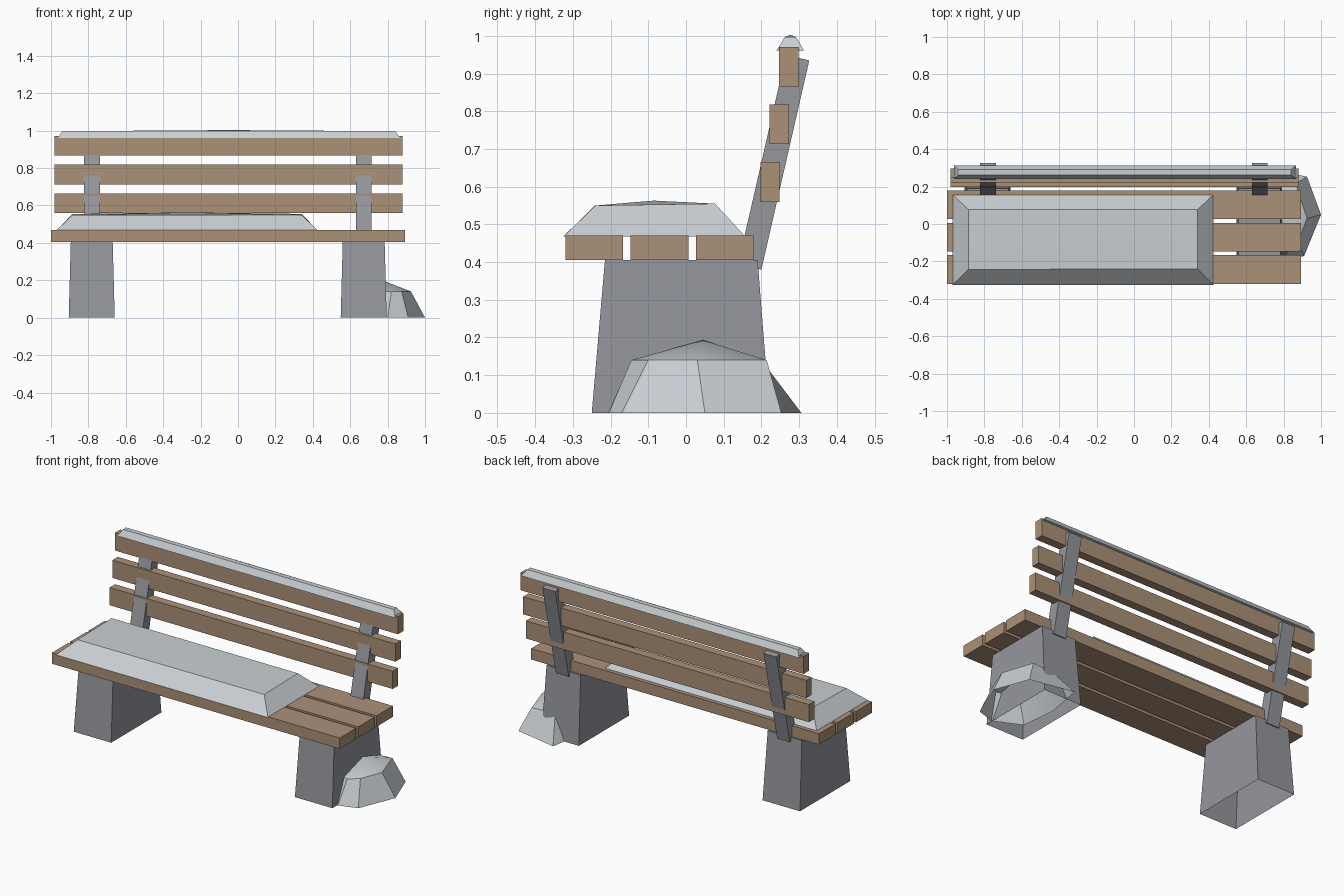
import bpy, bmesh, math
from mathutils import Vector

cube = bpy.data.objects.get("Cube")
if cube:
    bpy.data.objects.remove(cube, do_unlink=True)


def material(name, rgb):
    mat = bpy.data.materials.new(name)
    mat.use_nodes = True
    color = (*rgb, 1)
    mat.diffuse_color = color
    bsdf = mat.node_tree.nodes["Principled BSDF"]
    bsdf.inputs["Base Color"].default_value = color
    bsdf.inputs["Roughness"].default_value = 0.8
    return mat


wood = material("weathered_wood", (0.41, 0.285, 0.185))
stone = material("grey_stone", (0.30, 0.31, 0.335))
snow = material("snow", (0.58, 0.62, 0.645))


def loft(name, rings, mat, peak=None, bottom=True, smooth=False):
    """Skin a stack of rings, closing the top with a face or a fan to a peak."""
    bm = bmesh.new()
    loops = [[bm.verts.new(p) for p in ring] for ring in rings]
    n = len(rings[0])
    for low, high in zip(loops, loops[1:]):
        for i in range(n):
            j = (i + 1) % n
            bm.faces.new((low[i], low[j], high[j], high[i]))
    top = loops[-1]
    if peak:
        tip = bm.verts.new(peak)
        for i in range(n):
            bm.faces.new((top[i], top[(i + 1) % n], tip))
    else:
        bm.faces.new(top)
    if bottom:
        bm.faces.new(loops[0][::-1])
    mesh = bpy.data.meshes.new(name)
    bm.to_mesh(mesh)
    bm.free()
    mesh.materials.append(mat)
    obj = bpy.data.objects.new(name, mesh)
    bpy.context.collection.objects.link(obj)
    if smooth:
        bpy.ops.object.select_all(action="DESELECT")
        obj.select_set(True)
        bpy.context.view_layer.objects.active = obj
        bpy.ops.object.shade_smooth_by_angle(angle=math.radians(30))
    return obj


def rect(x0, x1, y0, y1, z):
    return [(x0, y0, z), (x1, y0, z), (x1, y1, z), (x0, y1, z)]


def box(name, x0, x1, y0, y1, z0, z1, mat):
    return loft(name, [rect(x0, x1, y0, y1, z0), rect(x0, x1, y0, y1, z1)], mat)


# Seat planks
for i in range(3):
    y = -0.32 + 0.173 * i
    box(f"seat_plank_{i + 1}", -1, 0.893, y, y + 0.153, 0.405, 0.47, wood)

# Backrest planks, each set back from the one below
for i in range(3):
    y, z = 0.197 + 0.025 * i, 0.56 + 0.153 * i
    box(f"back_plank_{i + 1}", -0.982, 0.879, y, y + 0.051, z, z + 0.105, wood)

# Tapered hollow legs and leaning posts
for side, leg_x, post_x in (("right", -0.782, -0.781), ("left", 0.672, 0.673)):
    loft(f"{side}_leg", [
        rect(leg_x - 0.123, leg_x + 0.123, -0.25, 0.222, 0),
        rect(leg_x - 0.112, leg_x + 0.112, -0.215, 0.19, 0.405),
    ], stone, bottom=False)
    profile = [(0.138, 0.394), (0.2, 0.38), (0.327, 0.935), (0.265, 0.949)]
    loft(f"{side}_back_post", [
        [(post_x - 0.042, y, z) for y, z in profile],
        [(post_x + 0.042, y, z) for y, z in profile],
    ], stone)

# Snow lying on the seat and along the backrest
loft("seat_snow", [
    rect(-0.97, 0.425, -0.325, 0.157, 0.468),
    [(-0.885, -0.243, 0.549), (0.34, -0.24, 0.55),
     (0.34, 0.077, 0.555), (-0.885, 0.077, 0.555)],
], snow, peak=(-0.27, -0.085, 0.563), smooth=True)
loft("backrest_snow", [
    rect(-0.962, 0.867, 0.24, 0.313, 0.961),
    rect(-0.94, 0.84, 0.262, 0.292, 0.997),
], snow, peak=(-0.05, 0.277, 1.003), smooth=True)

# Snow mound drifted around the left leg, open underneath
base = [(0.80, -0.205), (0.91, -0.17), (1.0, 0.05), (0.925, 0.253),
        (0.66, 0.306), (0.62, 0.08), (0.64, -0.13)]
crest = [(0.82, -0.145), (0.875, -0.1), (0.925, 0.03), (0.865, 0.214),
         (0.72, 0.2), (0.68, 0.06), (0.70, -0.1)]
loft("snow_mound", [
    [(x, y, 0) for x, y in base],
    [(x, y, 0.14) for x, y in crest],
], snow, peak=(0.79, 0.045, 0.193), bottom=False, smooth=True)

# Keep all normals facing outward
for obj in bpy.context.collection.objects:
    if obj.type == "MESH":
        bm = bmesh.new()
        bm.from_mesh(obj.data)
        bmesh.ops.recalc_face_normals(bm, faces=bm.faces[:])
        bm.to_mesh(obj.data)
        bm.free()
